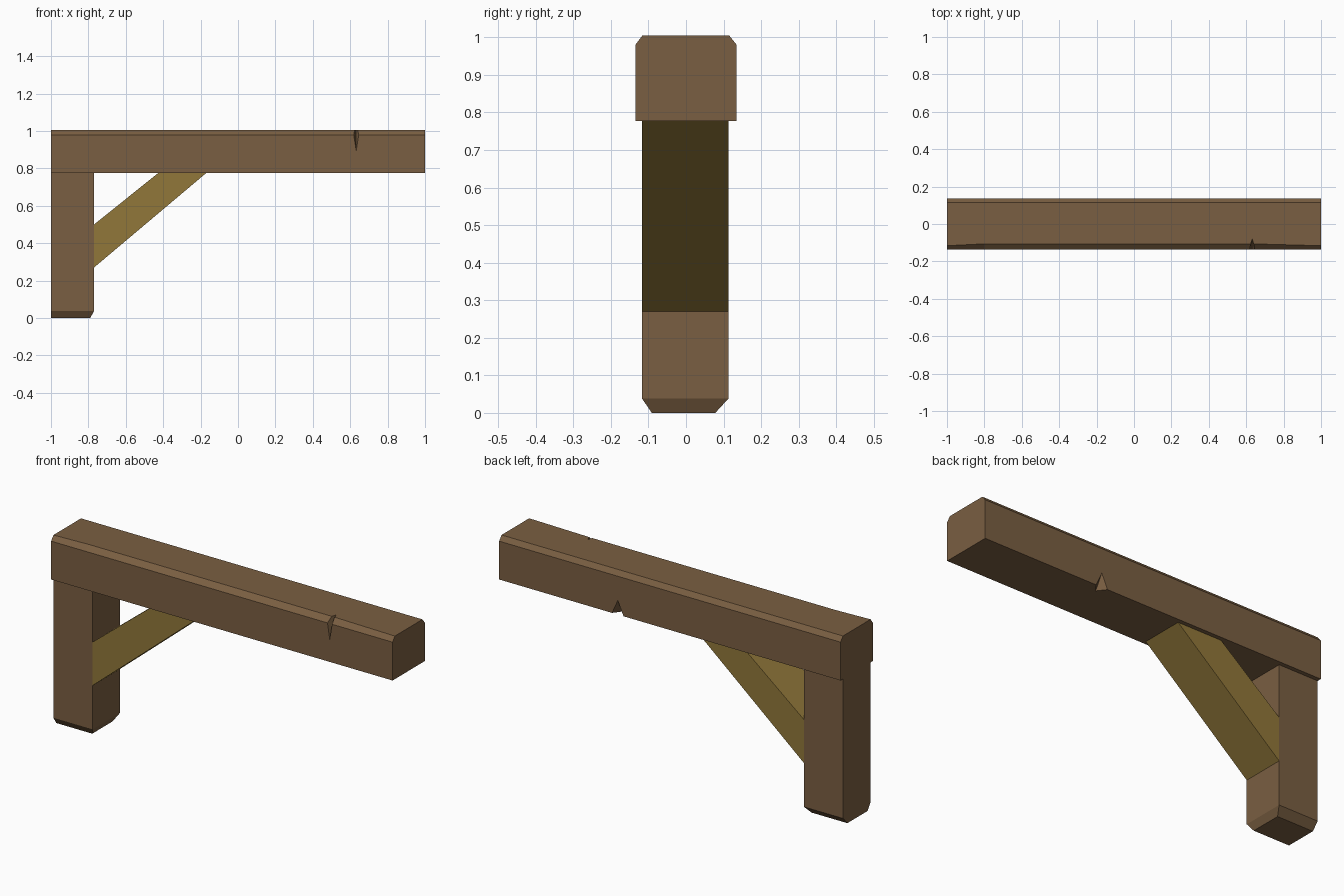
import bpy
import bmesh

default_cube = bpy.data.objects.get("Cube")
if default_cube:
    bpy.data.objects.remove(default_cube, do_unlink=True)


def make_material(name, color):
    mat = bpy.data.materials.new(name)
    mat.use_nodes = True
    mat.diffuse_color = color
    bsdf = next(n for n in mat.node_tree.nodes if n.type == 'BSDF_PRINCIPLED')
    bsdf.inputs["Base Color"].default_value = color
    bsdf.inputs["Roughness"].default_value = 0.9
    return mat


brown = make_material("brown wood", (0.195, 0.114, 0.054, 1))
ochre = make_material("ochre wood", (0.283, 0.185, 0.042, 1))


def finish(name, bm, mat):
    bmesh.ops.recalc_face_normals(bm, faces=bm.faces)
    mesh = bpy.data.meshes.new(name)
    bm.to_mesh(mesh)
    bm.free()
    mesh.materials.append(mat)
    obj = bpy.data.objects.new(name, mesh)
    bpy.context.collection.objects.link(obj)
    return obj


def loft(name, rings, mat):
    """Skin matching rings of points and cap both ends."""
    bm = bmesh.new()
    loops = [[bm.verts.new(p) for p in ring] for ring in rings]
    n = len(loops[0])
    for a, b in zip(loops, loops[1:]):
        for i in range(n):
            j = (i + 1) % n
            bm.faces.new((a[i], a[j], b[j], b[i]))
    bm.faces.new(loops[0])
    bm.faces.new(loops[-1])
    return finish(name, bm, mat)


def cut_notch(target, corners):
    """Cut a tetrahedral nick out of the target."""
    bm = bmesh.new()
    bmesh.ops.convex_hull(bm, input=[bm.verts.new(p) for p in corners])
    cutter = finish("notch_cutter", bm, brown)
    cutter.hide_render = True
    mod = target.modifiers.new("notch", 'BOOLEAN')
    mod.operation = 'DIFFERENCE'
    mod.solver = 'EXACT'
    mod.object = cutter
    bpy.context.view_layer.objects.active = target
    bpy.ops.object.modifier_apply(modifier=mod.name)
    bpy.data.objects.remove(cutter, do_unlink=True)


# Beam: long timber with chamfered top edges, the front one slightly worn
W, LOW, SHOULDER, TOP = 0.135, 0.777, 0.98, 1.005


def beam_ring(x, front):
    return [(x, -W, LOW), (x, W, LOW), (x, W, SHOULDER),
            (x, 0.115, TOP), (x, front, TOP), (x, -W, SHOULDER)]


beam = loft("beam", [beam_ring(x, front) for x, front in
                     ((-1, -0.116), (-0.8, -0.106), (0.63, -0.106), (1, -0.116))], brown)

# Nicks in the front top edge and the back bottom edge
x = 0.632
cut_notch(beam, [(x, -0.137, 0.891), (x, -0.078, 1.009),
                 (x - 0.019, -0.138, 1.009), (x + 0.019, -0.138, 1.009)])
x = 0.305
cut_notch(beam, [(x, 0.137, 0.855), (x, 0.09, 0.775),
                 (x - 0.036, 0.137, 0.775), (x + 0.036, 0.137, 0.775)])


# Post: square timber with a tapered foot, flat against the wall side
def post_ring(right, front, back, z):
    return [(-1, front, z), (right, front, z), (right, back, z), (-1, back, z)]


FRONT, BACK, INNER = -0.117, 0.113, -0.77
post = loft("post", [post_ring(-0.79, -0.091, 0.078, 0),
                     post_ring(INNER, FRONT, BACK, 0.038),
                     post_ring(INNER, FRONT, BACK, LOW)], brown)

# Diagonal brace between post and beam
profile = [(INNER, 0.27), (-0.168, LOW), (-0.425, LOW), (INNER, 0.5)]
brace = loft("brace", [[(px, y, pz) for px, pz in profile]
                       for y in (FRONT, BACK)], ochre)
